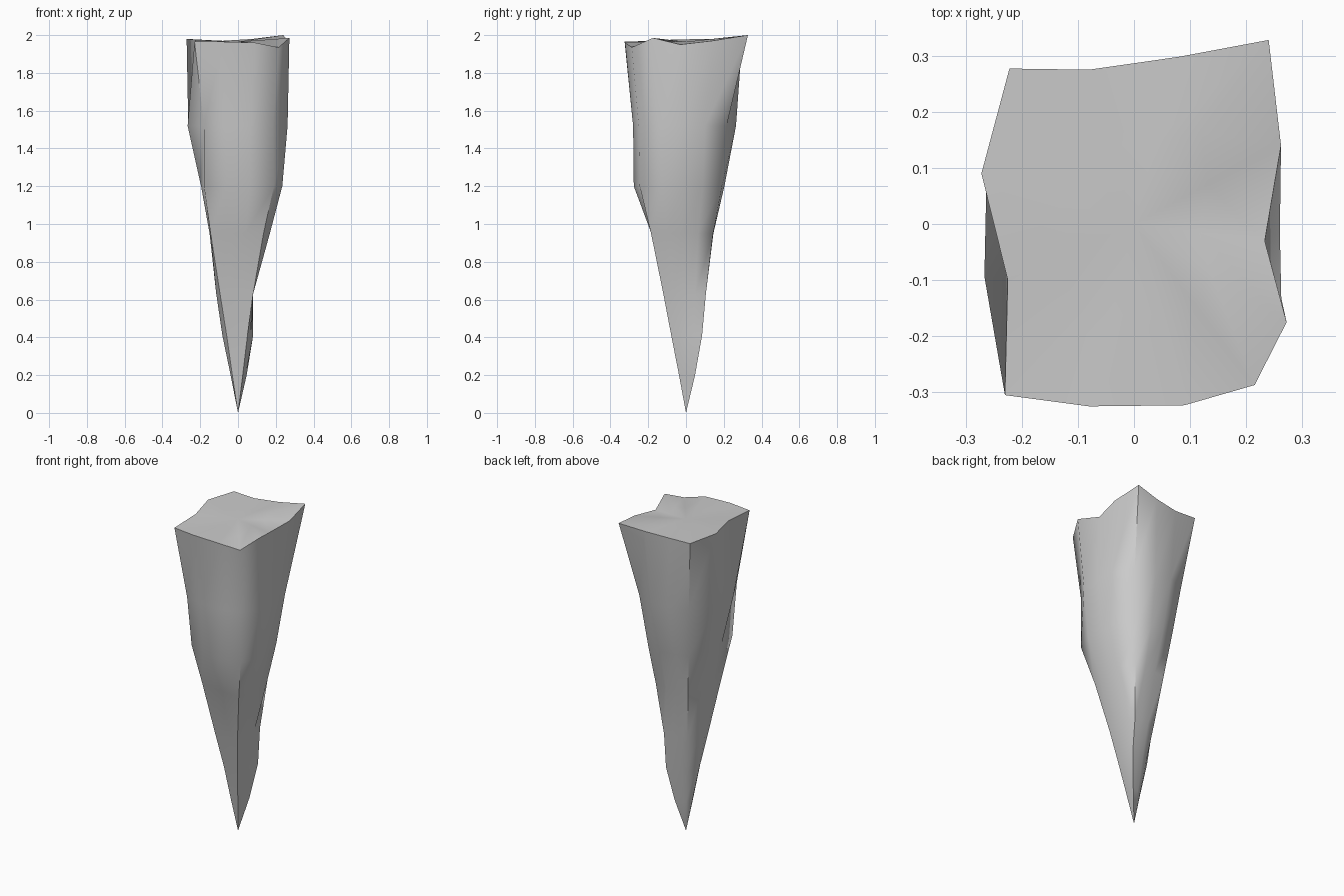
import bpy, bmesh, math
from mathutils import Vector

if "Cube" in bpy.data.objects:
    bpy.data.objects.remove(bpy.data.objects["Cube"])

SEGS = (3, 4, 3, 3)  # segments along front, right, back, left

# Each ring: height, corners (front-left, front-right, back-right, back-left),
# outward bulge of each side (front, right, back, left)
RINGS = [
    (0.20, ((-.03, -.028), (.025, -.037), (.046, .048), (-.022, .028)), (0, 0, 0, .012)),
    (0.41, ((-.06, -.055), (.05, -.078), (.08, .085), (-.045, .057)), (0, .008, .005, .028)),
    (0.63, ((-.095, -.095), (.08, -.12), (.08, .105), (-.072, .089)), (.005, 0, .005, .028)),
    (0.95, ((-.145, -.15), (.135, -.185), (.11, .143), (-.108, .134)), (.01, .04, .005, .018)),
    (1.20, ((-.18, -.205), (.19, -.245), (.13, .19), (-.137, .17)), (.045, .06, .02, .03)),
    (1.52, ((-.18, -.25), (.185, -.25), (.175, .215), (-.17, .214)), (.03, .08, .05, .09)),
]

# Uneven rim of the broad end
RIM = [
    (-.23, -.305, 1.965), (-.08, -.325, 1.965), (.09, -.323, 1.96),
    (.215, -.287, 1.935), (.272, -.175, 1.985), (.233, -.03, 1.95), (.262, .14, 1.97),
    (.24, .328, 2.0), (.08, .298, 1.98), (-.08, .275, 1.97),
    (-.222, .277, 1.975), (-.272, .09, 1.98), (-.225, -.10, 1.975),
]


def ring_points(z, corners, bulges):
    pts = []
    for i, n in enumerate(SEGS):
        a, b = Vector(corners[i]), Vector(corners[(i + 1) % 4])
        out = Vector((b.y - a.y, a.x - b.x)).normalized()
        for k in range(n):
            p = a.lerp(b, k / n) + out * (bulges[i] if k else 0)
            pts.append((p.x, p.y, z))
    return pts


# Loft the rings from the tip to the rim
bm = bmesh.new()
loops = [[bm.verts.new(p) for p in ring_points(*r)] for r in RINGS]
loops.append([bm.verts.new(p) for p in RIM])
tip = bm.verts.new((0, 0, 0))
count = len(RIM)
for i in range(count):
    j = (i + 1) % count
    bm.faces.new((tip, loops[0][j], loops[0][i]))
    for low, high in zip(loops, loops[1:]):
        bm.faces.new((low[i], low[j], high[j], high[i]))

# Gently uneven top, closed through an inner ring and a centre point
centre = Vector((0, 0, 1.965))
inner = [bm.verts.new(Vector(p).lerp(centre, 0.5)) for p in RIM]
mid = bm.verts.new(centre)
for i in range(count):
    j = (i + 1) % count
    bm.faces.new((loops[-1][i], loops[-1][j], inner[j], inner[i]))
    bm.faces.new((inner[i], inner[j], mid))
bmesh.ops.recalc_face_normals(bm, faces=bm.faces[:])

mesh = bpy.data.meshes.new("rock_spike")
bm.to_mesh(mesh)
bm.free()
spike = bpy.data.objects.new("rock_spike", mesh)
bpy.context.collection.objects.link(spike)
bpy.context.view_layer.objects.active = spike
spike.select_set(True)
bpy.ops.object.shade_smooth_by_angle(angle=math.radians(50))
